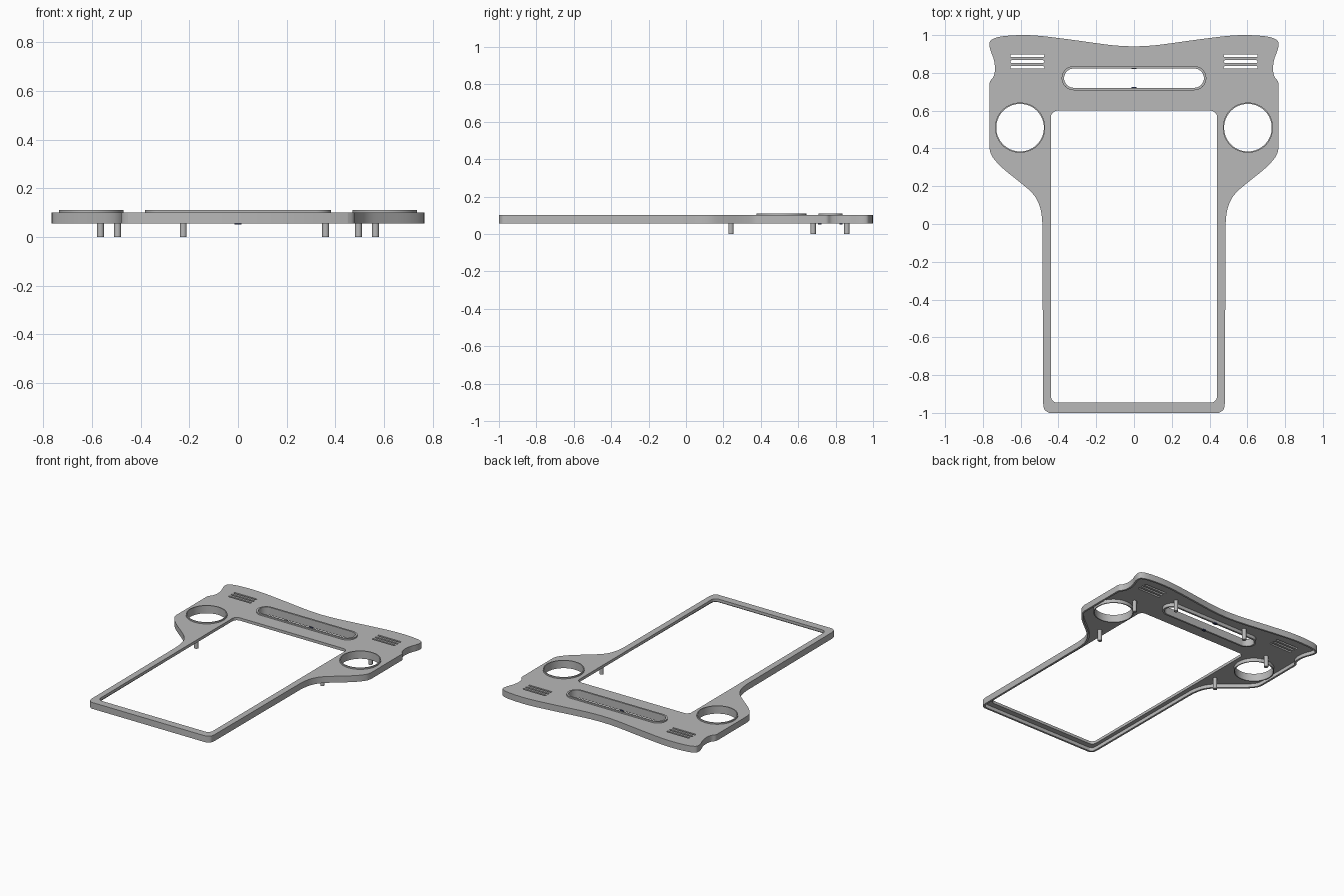
import bpy
from math import cos, sin, pi
from mathutils import Vector

if "Cube" in bpy.data.objects:
    bpy.data.objects.remove(bpy.data.objects["Cube"])


def material(name, rgb):
    m = bpy.data.materials.new(name)
    m.use_nodes = True
    m.diffuse_color = (*rgb, 1)
    m.node_tree.nodes["Principled BSDF"].inputs["Base Color"].default_value = (*rgb, 1)
    return m


GREY = material("mid grey plastic", (0.48, 0.48, 0.48))
NAVY = material("dark blue clip", (0.03, 0.04, 0.10))


def rounded(cx, cy, hx, hy, r, n=8):
    """Rounded rectangle; becomes a slot or circle when r fills it."""
    pts = []
    for q, (sx, sy) in enumerate([(1, 1), (-1, 1), (-1, -1), (1, -1)]):
        for i in range(n + 1):
            a = (q + i / n) * pi / 2
            p = (cx + sx * (hx - r) + r * cos(a), cy + sy * (hy - r) + r * sin(a))
            if not pts or (Vector(p) - Vector(pts[-1])).length > 1e-5:
                pts.append(p)
    if (Vector(pts[0]) - Vector(pts[-1])).length < 1e-5:
        pts.pop()
    return pts


def smooth_span(ctrl, n=6):
    """Smooth open curve through the control points."""
    c = [Vector(p) for p in ctrl]
    c = [c[0]] + c + [c[-1]]
    out = []
    for a, b, d, e in zip(c, c[1:], c[2:], c[3:]):
        for i in range(n):
            t = i / n
            out.append(0.5 * (2 * b + (d - a) * t + (2 * a - 5 * b + 4 * d - e) * t * t
                              + (3 * b - a - 3 * d + e) * t ** 3))
    return [tuple(p) for p in out] + [tuple(ctrl[-1])]


def inset(pts, d):
    """Move a clockwise outline inwards by d."""
    out = []
    for i, p in enumerate(pts):
        t = (Vector(pts[(i + 1) % len(pts)]) - Vector(pts[i - 1])).normalized()
        out.append((p[0] + t.y * d, p[1] - t.x * d))
    return out


def slab(name, loops, z0, z1, mat=GREY):
    """Extrude a flat profile (first loop outside, the rest holes) from z0 to z1."""
    cu = bpy.data.curves.new(name, 'CURVE')
    cu.dimensions = '2D'
    cu.fill_mode = 'BOTH'
    cu.extrude = (z1 - z0) / 2
    for pts in loops:
        s = cu.splines.new('POLY')
        s.points.add(len(pts) - 1)
        for sp, (x, y) in zip(s.points, pts):
            sp.co = (x, y, 0, 1)
        s.use_cyclic_u = True
    tmp = bpy.data.objects.new(name + "_profile", cu)
    bpy.context.collection.objects.link(tmp)
    dg = bpy.context.evaluated_depsgraph_get()
    mesh = bpy.data.meshes.new_from_object(tmp.evaluated_get(dg))
    bpy.data.objects.remove(tmp)
    for v in mesh.vertices:
        v.co.z += (z0 + z1) / 2
    mesh.materials.clear()
    mesh.materials.append(mat)
    ob = bpy.data.objects.new(name, mesh)
    bpy.context.collection.objects.link(ob)
    bpy.ops.object.select_all(action='DESELECT')
    ob.select_set(True)
    bpy.context.view_layer.objects.active = ob
    bpy.ops.object.shade_smooth_by_angle(angle=0.6)
    return ob


# Outer outline: right half traced clockwise, then mirrored
crest = smooth_span([(0, .94), (.12, .947), (.35, .978), (.5, .996), (.6, 1.0),
                     (.7, .993), (.75, .978), (.765, .957), (.76, .92), (.742, .87),
                     (.736, .82), (.744, .78), (.762, .755), (.765, .73)])
shoulder = smooth_span([(.765, .40), (.755, .365), (.725, .325), (.68, .282), (.6, .218),
                        (.54, .165), (.507, .115), (.491, .06), (.485, 0)])
foot = smooth_span([(.481, -.95), (.474, -.982), (.45, -1.0)])
half = crest + shoulder + foot
outline = half + [(-x, y) for x, y in reversed(half[1:])]

# Openings
HOLE_X, HOLE_Y = .603, .51
SLOT_Y = .772
window = rounded(0, -.173, .44, .773, .035)
vents = [rounded(s * .565, y, .09, .007, .006, 3)
         for s in (-1, 1) for y in (.829, .86, .891)]


def disc(s, r):
    return rounded(s * HOLE_X, HOLE_Y, r, r, r, 16)


def slot(grow):
    return rounded(0, SLOT_Y, .37 + grow, .051 + grow, .051 + grow, 10)


# Face plate and the skirt hanging from its edge
slab("face_plate", [outline, window, slot(.006), disc(1, .129), disc(-1, .129)] + vents, .08, .1)
slab("outer_skirt", [outline, inset(outline, .014)], .055, .08)

# Raised collars around the openings
for side, s in (("left", 1), ("right", -1)):
    slab(side + "_round_collar", [disc(s, .133), disc(s, .126)], .055, .11)
slab("slot_collar", [slot(.013), slot(0)], .055, .11)

# Mounting pins below the plate
pins = [(s * x, y) for s in (-1, 1) for x, y in ((.495, .24), (.565, .68))]
for i, (x, y) in enumerate(pins + [(.36, .86), (-.225, .86)]):
    slab(f"mounting_pin_{i + 1}", [rounded(x, y, .014, .014, .014, 5)], 0, .082)

# Small clips on the slot's long edges
for side, s in (("back", 1), ("front", -1)):
    slab(side + "_slot_clip", [rounded(0, SLOT_Y + s * .057, .014, .009, .002, 2)],
         .051, .06, NAVY)
